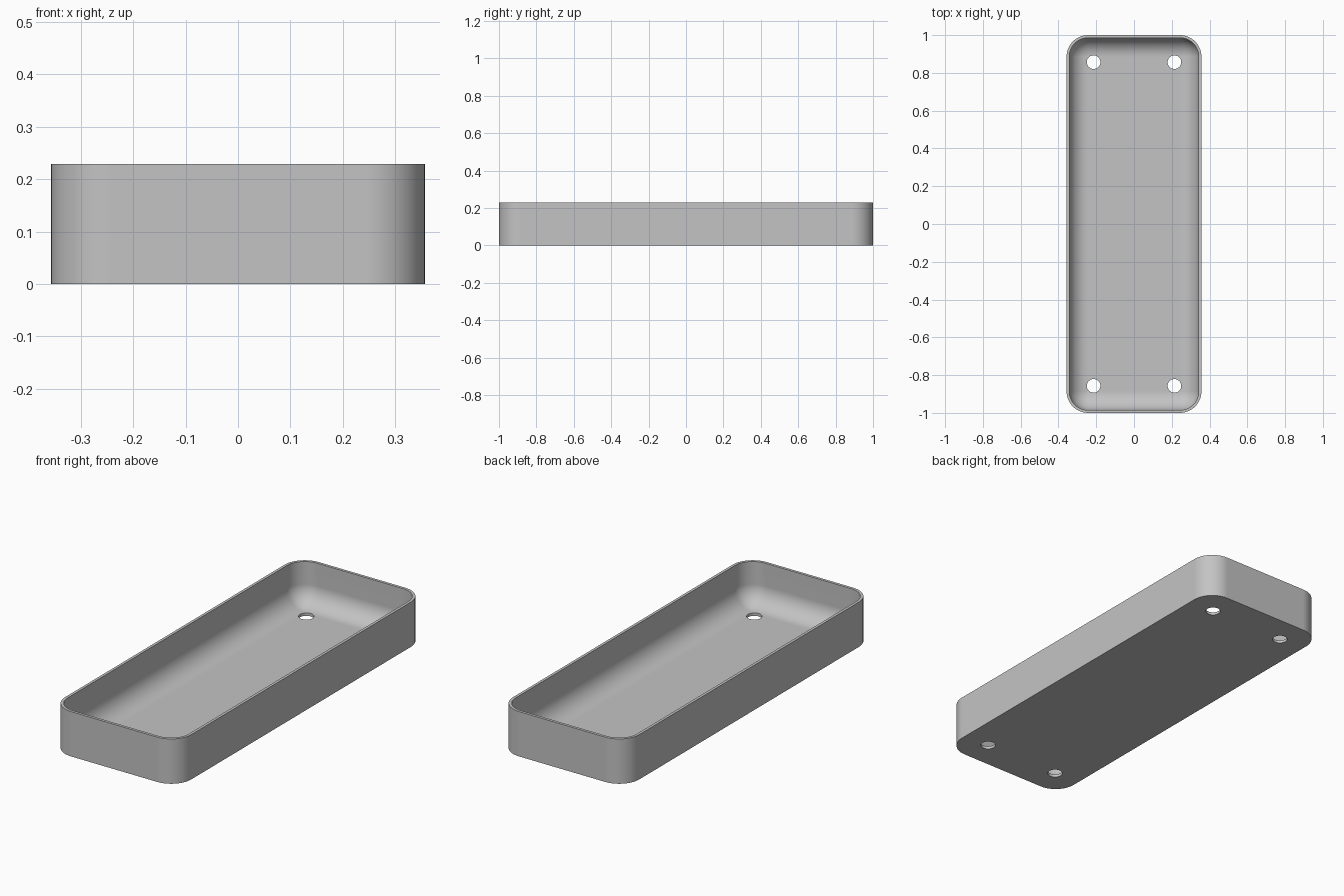
import bpy, bmesh
from math import cos, sin, pi

HALF_X, HALF_Y, HEIGHT = 0.357, 1.0, 0.229
WALL, CORNER, FILLET = 0.0143, 0.114, 0.099
HOLE_X, HOLE_Y, HOLE_R = 0.214, 0.857, 0.036
STEPS = 12

if "Cube" in bpy.data.objects:
    bpy.data.objects.remove(bpy.data.objects["Cube"])

grey = bpy.data.materials.new("Grey plastic")
grey.use_nodes = True
colour = (0.55, 0.55, 0.55, 1)
grey.diffuse_color = colour
grey.node_tree.nodes["Principled BSDF"].inputs["Base Color"].default_value = colour


def ring(bm, inset, z):
    """Rounded rectangle of vertices, shrunk by inset."""
    r = CORNER - inset
    verts = []
    for k, (sx, sy) in enumerate([(1, 1), (-1, 1), (-1, -1), (1, -1)]):
        for i in range(STEPS + 1):
            a = (k + i / STEPS) * pi / 2
            verts.append(bm.verts.new((sx * (HALF_X - CORNER) + r * cos(a),
                                       sy * (HALF_Y - CORNER) + r * sin(a), z)))
    return verts


# Tray shell: outer wall, rim, inner wall, then a rounded fillet to the floor
bm = bmesh.new()
levels = [(0, 0), (0, HEIGHT), (WALL, HEIGHT)]
for i in range(STEPS + 1):
    a = i / STEPS * pi / 2
    levels.append((WALL + FILLET * (1 - cos(a)), WALL + FILLET * (1 - sin(a))))
rings = [ring(bm, *level) for level in levels]
bm.faces.new(rings[0][::-1])
for low, high in zip(rings, rings[1:]):
    for i in range(len(low)):
        j = (i + 1) % len(low)
        bm.faces.new((low[i], low[j], high[j], high[i]))
bm.faces.new(rings[-1])
bmesh.ops.recalc_face_normals(bm, faces=bm.faces)
mesh = bpy.data.meshes.new("tray")
bm.to_mesh(mesh)
bm.free()
mesh.materials.append(grey)
tray = bpy.data.objects.new("tray", mesh)
bpy.context.collection.objects.link(tray)
bpy.ops.object.select_all(action="DESELECT")
tray.select_set(True)
bpy.context.view_layer.objects.active = tray

# Four drain holes through the floor
for sx in (-1, 1):
    for sy in (-1, 1):
        bpy.ops.mesh.primitive_cylinder_add(vertices=32, radius=HOLE_R, depth=0.2,
                                            location=(sx * HOLE_X, sy * HOLE_Y, 0))
        cutter = bpy.context.object
        cutter.name = "hole_cutter"
        cutter.hide_render = True
        cutter.data.materials.append(grey)
        bpy.context.view_layer.objects.active = tray
        cut = tray.modifiers.new("hole", "BOOLEAN")
        cut.operation = "DIFFERENCE"
        cut.solver = "EXACT"
        cut.object = cutter
        bpy.ops.object.modifier_apply(modifier=cut.name)
        bpy.data.objects.remove(cutter)

# Smooth corners and fillet, crisp rim and base
tray.select_set(True)
bpy.context.view_layer.objects.active = tray
bpy.ops.object.shade_smooth_by_angle(angle=pi / 6)
normals = tray.modifiers.new("even_normals", "WEIGHTED_NORMAL")
normals.keep_sharp = True
